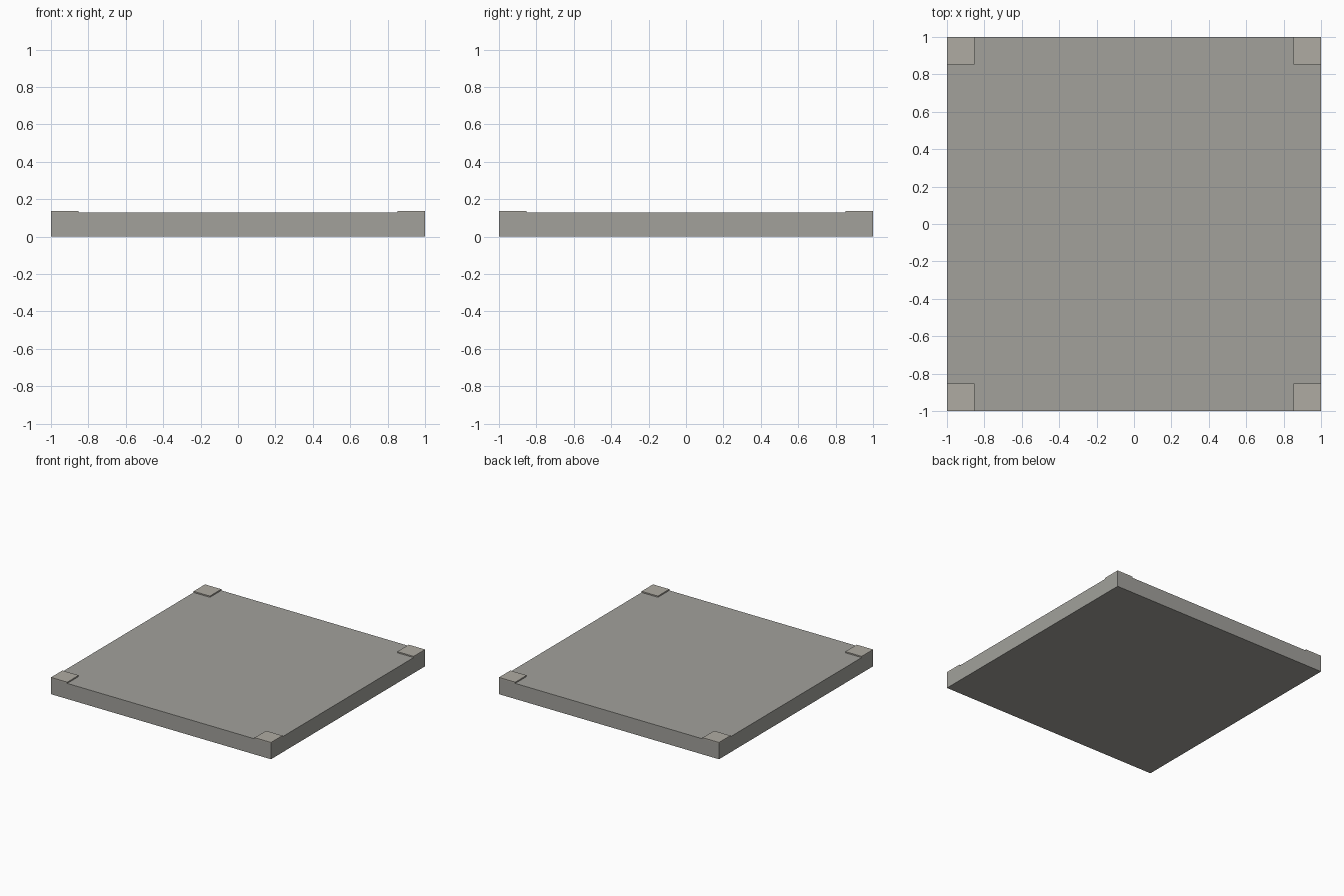
import bpy

if "Cube" in bpy.data.objects:
    bpy.data.objects.remove(bpy.data.objects["Cube"])

SLAB_TOP, PAD_TOP, PAD = 0.128, 0.138, 0.148


def material(name, rgb):
    mat = bpy.data.materials.new(name)
    mat.diffuse_color = (*rgb, 1)
    mat.use_nodes = True
    mat.node_tree.nodes["Principled BSDF"].inputs["Base Color"].default_value = mat.diffuse_color
    return mat


def box(name, centre, size, mat):
    bpy.ops.mesh.primitive_cube_add(size=1, location=centre)
    ob = bpy.context.object
    ob.name = name
    ob.scale = size
    bpy.ops.object.transform_apply(location=False, rotation=False, scale=True)
    ob.data.materials.append(mat)
    return ob


slab_grey = material("slab_grey", (0.36, 0.355, 0.33))
pad_grey = material("pad_grey", (0.43, 0.41, 0.365))

# Square floor slab
box("floor_slab", (0, 0, SLAB_TOP / 2), (2, 2, SLAB_TOP), slab_grey)

# Thin raised pads flush with the four corners
for sx, x_name in ((-1, "left"), (1, "right")):
    for sy, y_name in ((-1, "front"), (1, "back")):
        offset = 1 - PAD / 2
        box(f"corner_pad_{y_name}_{x_name}",
            (sx * offset, sy * offset, (SLAB_TOP + PAD_TOP) / 2),
            (PAD, PAD, PAD_TOP - SLAB_TOP), pad_grey)
